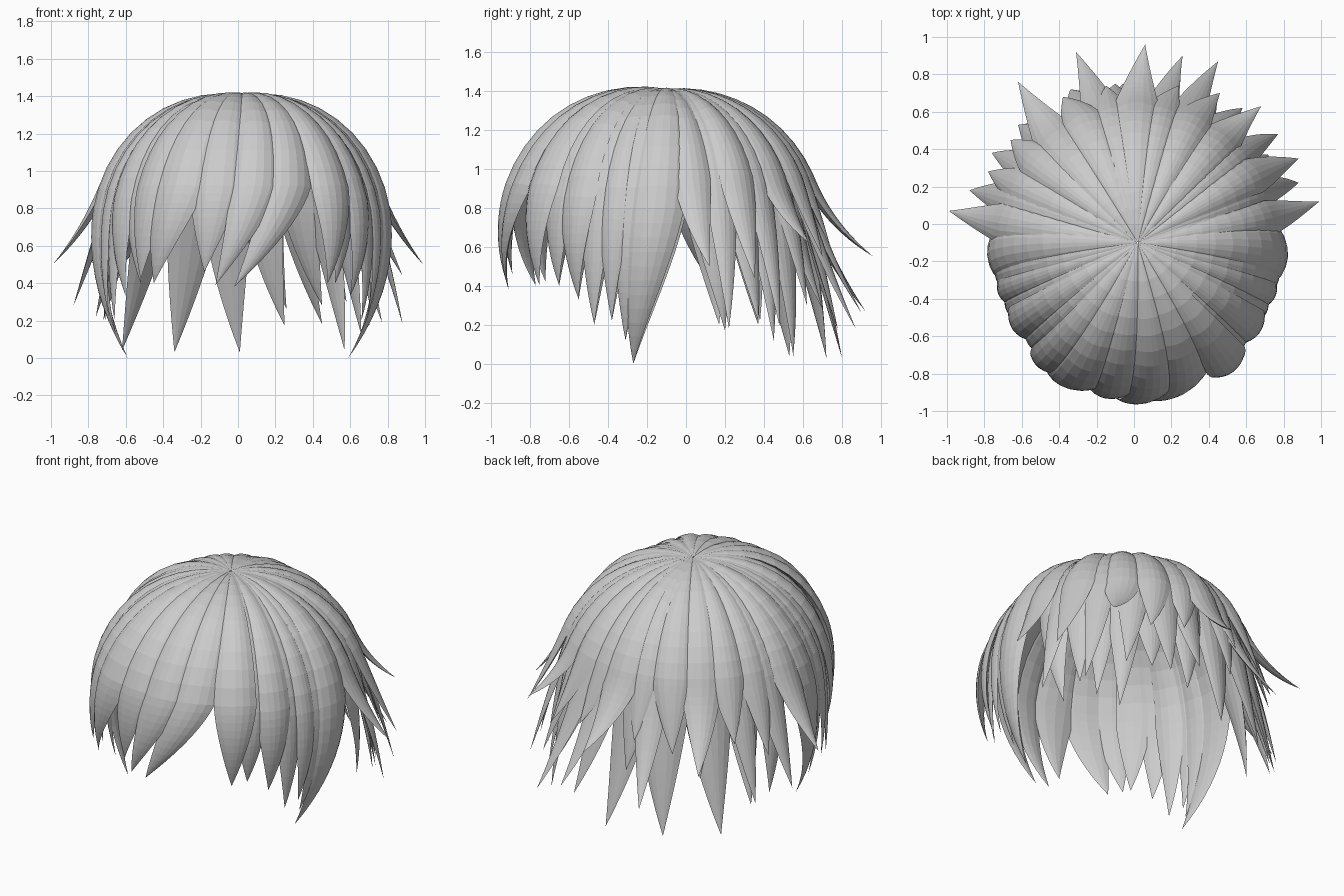
import bpy
import bmesh
from math import sin, cos, radians, atan2, hypot

cube = bpy.data.objects.get("Cube")
if cube:
    bpy.data.objects.remove(cube, do_unlink=True)

hair = bpy.data.materials.new("hair_grey")
hair.use_nodes = True
GREY = (0.6, 0.6, 0.6, 1)
hair.diffuse_color = GREY
hair.node_tree.nodes["Principled BSDF"].inputs["Base Color"].default_value = GREY

CROWN_X, CROWN_Y, CROWN_Z = 0.02, -0.1, 1.41
DROP = 0.76      # height from crown to widest ring
STEPS = 11       # rings on the dome and again on the free tail
ACROSS = 6       # faces across the outer side of a lock


def lock_path(radius, leave, rise, tip_r, tip_z):
    """Radius, height and width factor along a lock, from crown to tip."""
    path = []
    end = radians(leave)
    for i in range(STEPS):
        a = max(end * i / (STEPS - 1), 0.005)
        r = radius * sin(a)
        path.append((r, CROWN_Z - DROP * (1 - cos(a)) + rise * sin(2 * a), r))
    r0, z0, _ = path[-1]
    tr, tz = radius * cos(end), 2 * rise * cos(2 * end) - DROP * sin(end)
    reach = 0.5 * hypot(tip_r - r0, tip_z - z0) / hypot(tr, tz)
    cr, cz = r0 + tr * reach, z0 + tz * reach
    for i in range(1, STEPS + 1):
        u = i / STEPS
        b0, b1, b2 = (1 - u) ** 2, 2 * u * (1 - u), u * u
        path.append((b0 * r0 + b1 * cr + b2 * tip_r,
                     b0 * z0 + b1 * cz + b2 * tip_z, r0 * (1 - u ** 1.4)))
    return path


def make_lock(name, tip, twist, half_width, radius, leave, rise):
    """Closed, lens-shaped lock sweeping from the crown to its tip."""
    dx, dy = tip[0] - CROWN_X, tip[1] - CROWN_Y
    tip_az = atan2(dy, dx)
    path = lock_path(radius, leave, rise, hypot(dx, dy), tip[2])
    bm = bmesh.new()
    rings = []
    for i, (r, z, w) in enumerate(path):
        before, after = path[max(i - 1, 0)], path[min(i + 1, len(path) - 1)]
        dr, dz = after[0] - before[0], after[1] - before[1]
        size = hypot(dr, dz)
        nr, nz = -dz / size, dr / size
        az = tip_az + radians(twist) * (1 - (i / (len(path) - 1)) ** 2)
        hw = w * radians(half_width)
        # outer side left to right, then inner side back again
        section = [(2 * j / ACROSS - 1, 0.28) for j in range(ACROSS + 1)]
        section += [(0.5, -0.22), (0, -0.22), (-0.5, -0.22)]
        ring = []
        for s, bulge in section:
            lift = hw * bulge * (1 - s * s)
            rr = r + nr * lift
            a = az + s * hw / r
            ring.append(bm.verts.new((CROWN_X + rr * cos(a),
                                      CROWN_Y + rr * sin(a), z + nz * lift)))
        rings.append(ring)
    n = len(rings[0])
    for lower, upper in zip(rings, rings[1:]):
        for j in range(n):
            k = (j + 1) % n
            bm.faces.new((lower[j], lower[k], upper[k], upper[j]))
    bm.faces.new(rings[0])
    bmesh.ops.remove_doubles(bm, verts=bm.verts, dist=0.0005)
    bmesh.ops.recalc_face_normals(bm, faces=bm.faces)
    mesh = bpy.data.meshes.new(name)
    bm.to_mesh(mesh)
    bm.free()
    mesh.materials.append(hair)
    bpy.context.collection.objects.link(bpy.data.objects.new(name, mesh))


def make_layer(name, locks, radius, leave, rise):
    for i, (x, y, z, twist, width) in enumerate(locks):
        # alternate the depth so neighbours overlap with a visible step
        make_lock(f"{name}_{i + 1}", (x, y, z), twist, width,
                  radius + 0.012 * (i % 2), leave, rise)


def make_mirrored(name, locks, radius, leave, rise):
    make_layer(f"left_{name}", locks, radius, leave, rise)
    make_layer(f"right_{name}",
               [(-x, y, z, -t, w) for x, y, z, t, w in locks],
               radius, leave, rise)


# Fringe: tip x, y, z, root twist in degrees, half width in degrees
fringe = [
    (-0.02, -0.91, 0.38, 27, 10), (-0.12, -0.91, 0.39, 19, 9),
    (-0.18, -0.89, 0.46, 5, 10), (-0.45, -0.77, 0.4, 13, 11),
    (-0.52, -0.72, 0.42, 6, 9), (0.48, -0.75, 0.4, 2, 9),
]
make_layer("fringe_lock", fringe, 0.825, 72, 0.045)

# Temple and side locks, the same on left and right
temples = [(0.52, -0.65, 0.4, 2, 8), (0.6, -0.55, 0.33, 2, 8)]
make_mirrored("temple_lock", temples, 0.775, 76, 0.035)
sides = [
    (0.66, -0.47, 0.2, 2, 7), (0.69, -0.38, 0.22, 3, 6),
    (0.65, -0.31, 0.12, 6, 7), (0.59, -0.27, 0, 16, 11),
]
make_mirrored("side_lock", sides, 0.755, 80, 0.025)

# Long under layer around the nape
nape = [
    (0.7, 0.2, 0.17, -8, 9), (0.72, 0.37, 0.22, -3, 8),
    (0.66, 0.45, 0.12, 2, 8), (0.57, 0.55, 0.04, 4, 9),
    (0.45, 0.7, 0.28, 3, 9), (0.25, 0.78, 0.17, 8, 9),
    (0.01, 0.8, 0.03, 8, 11), (-0.34, 0.72, 0.03, -4, 13),
    (-0.62, 0.53, 0.04, -5, 12), (-0.72, 0.37, 0.2, 0, 9),
    (-0.71, 0.17, 0.2, 6, 9),
]
make_layer("nape_lock", nape, 0.725, 76, 0.01)

# Middle layer flicking outwards
middle = [
    (0.88, 0.22, 0.18, 3, 7), (0.77, 0.48, 0.19, 4, 7),
    (0.58, 0.62, 0.3, 5, 8), (0.45, 0.87, 0.18, 4, 8),
    (0.26, 0.9, 0.26, 5, 8), (-0.1, 0.75, 0.4, 3, 9),
    (-0.31, 0.92, 0.27, -3, 9), (-0.52, 0.6, 0.4, 0, 8),
    (-0.76, 0.38, 0.22, -3, 8), (-0.88, 0.18, 0.28, -2, 8),
]
make_layer("middle_lock", middle, 0.75, 70, 0.01)

# Short upper layer ending in spikes
upper = [
    (0.99, 0.12, 0.5, -3, 8), (0.88, 0.35, 0.44, 3, 8),
    (0.68, 0.63, 0.62, 4, 9), (0.46, 0.7, 0.55, 6, 8),
    (0.24, 0.74, 0.6, 6, 8), (0.06, 0.96, 0.55, 4, 10),
    (-0.15, 0.74, 0.6, 0, 8), (-0.38, 0.68, 0.55, -3, 9),
    (-0.62, 0.76, 0.5, 3, 10), (-0.66, 0.45, 0.6, 0, 8),
    (-0.78, 0.28, 0.5, 0, 8), (-0.99, 0.07, 0.5, 2, 9),
]
make_layer("upper_lock", upper, 0.77, 67, 0.015)
